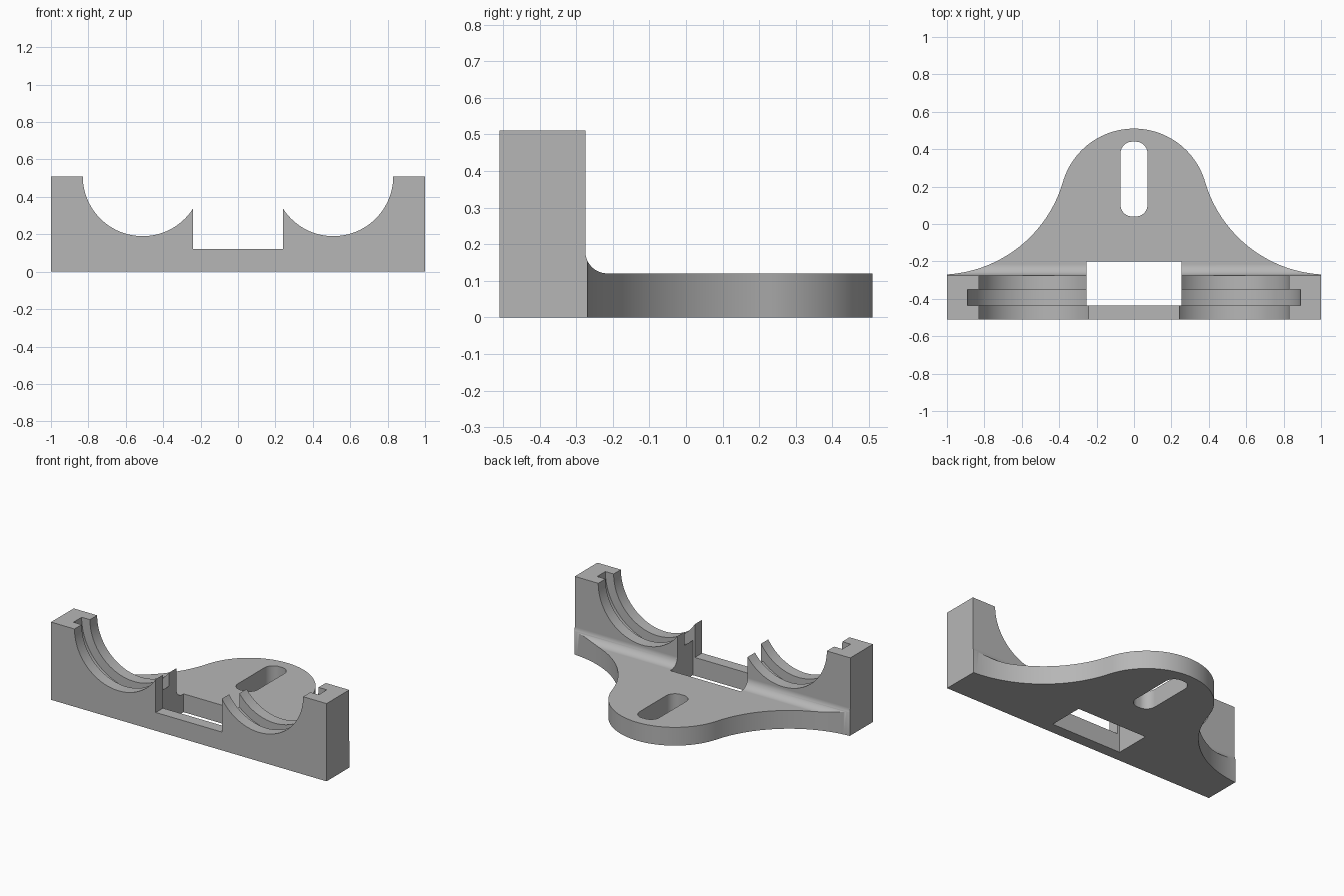
import bpy, bmesh, math
from math import sin, cos, pi

cube = bpy.data.objects.get("Cube")
if cube:
    bpy.data.objects.remove(cube, do_unlink=True)

grey = bpy.data.materials.new("light grey")
grey.use_nodes = True
colour = (0.47, 0.47, 0.47, 1)
grey.diffuse_color = colour
grey.node_tree.nodes["Principled BSDF"].inputs["Base Color"].default_value = colour


def arc(cx, cy, r, start, end, n):
    """Points on an arc, angles in radians."""
    angles = [start + (end - start) * i / n for i in range(n + 1)]
    return [(cx + r * cos(a), cy + r * sin(a)) for a in angles]


def rect(x0, x1, y0, y1):
    return [(x0, y0), (x1, y0), (x1, y1), (x0, y1)]


def prism(name, points, axis, lo, hi):
    """Extrude a closed 2D profile along an axis."""
    place = {"x": lambda a, b, h: (h, a, b),
             "y": lambda a, b, h: (a, h, b),
             "z": lambda a, b, h: (a, b, h)}[axis]
    bm = bmesh.new()
    low = [bm.verts.new(place(a, b, lo)) for a, b in points]
    high = [bm.verts.new(place(a, b, hi)) for a, b in points]
    bm.faces.new(low)
    bm.faces.new(high)
    for i in range(len(points)):
        j = (i + 1) % len(points)
        bm.faces.new((low[i], low[j], high[j], high[i]))
    bmesh.ops.recalc_face_normals(bm, faces=bm.faces)
    mesh = bpy.data.meshes.new(name)
    bm.to_mesh(mesh)
    bm.free()
    mesh.materials.append(grey)
    obj = bpy.data.objects.new(name, mesh)
    bpy.context.collection.objects.link(obj)
    return obj


def cut(body, cutter):
    """Subtract the cutter and remove it."""
    bpy.context.view_layer.objects.active = body
    mod = body.modifiers.new("cut", "BOOLEAN")
    mod.operation = "DIFFERENCE"
    mod.solver = "EXACT"
    mod.object = cutter
    bpy.ops.object.modifier_apply(modifier=mod.name)
    bpy.data.objects.remove(cutter, do_unlink=True)


# Footprint: straight front, flared sides, rounded tongue at the back
TOP, BASE, BACK = 0.51, 0.12, -0.275
join = math.atan(0.292)
nose_r, flare_r = 0.396, 0.689
nose_y = TOP - nose_r
reach = nose_r + flare_r
flare_x, flare_y = reach * cos(join), nose_y + reach * sin(join)
flare_end = pi + math.acos((flare_x - 1) / flare_r)
flare = arc(flare_x, flare_y, flare_r, flare_end, pi + join, 40)
flare[0] = (1, flare[0][1])
nose = arc(0, nose_y, nose_r, join, pi - join, 56)
left_flare = [(-x, y) for x, y in reversed(flare)]
outline = [(-1, -0.51), (1, -0.51)] + flare + nose[1:-1] + left_flare
bracket = prism("bracket", outline, "z", 0, TOP)

# Lower the back to a flat plate, leaving a fillet against the wall
fillet = 0.06
step = [(BACK, 0.8)] + arc(BACK + fillet, BASE + fillet, fillet, pi, 1.5 * pi, 12)
step += [(0.8, BASE), (0.8, 0.8)]
cut(bracket, prism("step_cutter", step, "x", -1.2, 1.2))

# Two round cradles, each with a wider groove
for side in (-1, 1):
    for r, y0, y1 in ((0.32, -0.6, -0.2), (0.38, -0.435, -0.35)):
        circle = arc(side * 0.51, TOP, r, 0, 2 * pi, 96)[:-1]
        cut(bracket, prism("cradle_cutter", circle, "y", y0, y1))

# Middle opening and the notch in front of it
cut(bracket, prism("opening_cutter", rect(-0.255, 0.255, -0.435, -0.2), "z", -0.1, 0.7))
cut(bracket, prism("notch_cutter", rect(-0.24, 0.24, BASE, 0.7), "y", -0.6, -0.42))

# Rounded slot in the tongue
slot = []
r = 0.062
for i, (x, y) in enumerate(((1, 1), (-1, 1), (-1, -1), (1, -1))):
    slot += arc(x * (0.072 - r), 0.24 + y * (0.2 - r), r, i * pi / 2, (i + 1) * pi / 2, 10)
cut(bracket, prism("slot_cutter", slot, "z", -0.1, 0.3))

# Smooth the curves, keep the corners crisp
bpy.ops.object.select_all(action="DESELECT")
bracket.select_set(True)
bpy.context.view_layer.objects.active = bracket
bpy.ops.object.shade_smooth_by_angle(angle=math.radians(30))
weighted = bracket.modifiers.new("even_normals", "WEIGHTED_NORMAL")
weighted.keep_sharp = True
